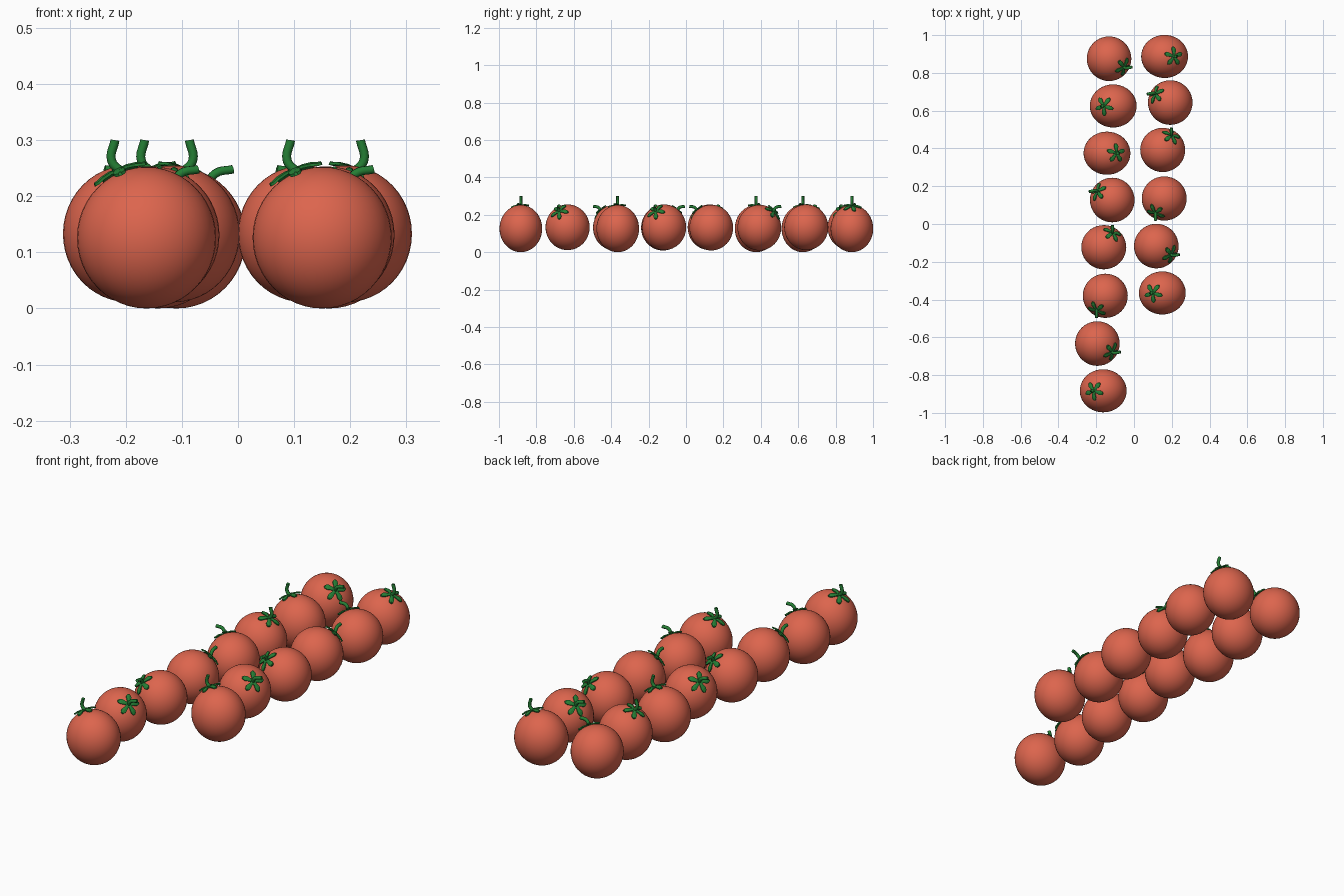
import bpy, bmesh, math
from mathutils import Vector, Matrix

cube = bpy.data.objects.get("Cube")
if cube:
    bpy.data.objects.remove(cube, do_unlink=True)


def material(name, colour):
    mat = bpy.data.materials.new(name)
    mat.use_nodes = True
    mat.diffuse_color = colour
    mat.node_tree.nodes["Principled BSDF"].inputs["Base Color"].default_value = colour
    return mat


RED = material("tomato_red", (0.72, 0.13, 0.075, 1))
GREEN = material("leaf_green", (0.018, 0.21, 0.035, 1))


def finish(bm, name, mat, smooth):
    mesh = bpy.data.meshes.new(name)
    bmesh.ops.recalc_face_normals(bm, faces=bm.faces)
    for f in bm.faces:
        f.smooth = smooth
    bm.to_mesh(mesh)
    bm.free()
    mesh.materials.append(mat)
    return mesh


def body_mesh(radii):
    bm = bmesh.new()
    bmesh.ops.create_uvsphere(bm, u_segments=40, v_segments=24, radius=1)
    bmesh.ops.scale(bm, vec=radii, verts=bm.verts)
    return finish(bm, "body", RED, True)


def calyx_mesh(place):
    # five blunt leaflets, each a thin closed strip: (radius, half width, height)
    rows = [(0.0, 0.006, 0.003), (0.018, 0.008, 0.004),
            (0.036, 0.012, 0.001), (0.046, 0.009, -0.003), (0.052, 0.003, -0.004)]
    bm = bmesh.new()
    for k in range(5):
        turn = Matrix.Rotation(k * math.tau / 5, 4, 'Z')
        rings = []
        for r, w, z in rows:
            corners = [(r, -w, z - 0.005), (r, w, z - 0.005), (r, w, z), (r, 0, z + 0.002), (r, -w, z)]
            rings.append([bm.verts.new(place @ turn @ Vector(c)) for c in corners])
        for a, b in zip(rings, rings[1:]):
            for i in range(5):
                j = (i + 1) % 5
                bm.faces.new((a[i], a[j], b[j], b[i]))
        bm.faces.new(rings[0])
        bm.faces.new(rings[-1])
    return finish(bm, "calyx", GREEN, False)


def stem_curve(start, points):
    curve = bpy.data.curves.new("stem", 'CURVE')
    curve.dimensions = '3D'
    curve.bevel_depth = 0.008
    curve.bevel_resolution = 2
    curve.resolution_u = 5
    curve.use_fill_caps = True
    spline = curve.splines.new('BEZIER')
    spline.bezier_points.add(len(points) - 1)
    for bp, p in zip(spline.bezier_points, points):
        bp.co = start + Vector(p)
        bp.handle_left_type = bp.handle_right_type = 'AUTO'
    curve.materials.append(GREEN)
    return curve


def variant(radii, dx, dy, stem_points):
    # the calyx sits on the body surface above the offset (dx, dy)
    rx, ry, rz = radii
    z = rz * math.sqrt(1 - (dx / rx) ** 2 - (dy / ry) ** 2)
    normal = Vector((dx / rx**2, dy / ry**2, z / rz**2)).normalized()
    top = Vector((dx, dy, z)) + normal * 0.003
    place = Matrix.Translation(top) @ normal.to_track_quat('Z', 'Y').to_matrix().to_4x4()
    return {"body": body_mesh(radii), "calyx": calyx_mesh(place),
            "stem": stem_curve(top, stem_points)}


# three tomato shapes: slight tilt, sideways tilt, lengthways tilt
VARIANTS = {
    "upright": variant((0.124, 0.114, 0.126), 0.048, 0,
                       [(-0.008, 0, -0.004), (0.013, 0, 0.018), (0.007, 0, 0.055)]),
    "sideways": variant((0.118, 0.118, 0.122), 0.075, -0.043,
                        [(-0.002, 0, -0.004), (0.014, -0.006, 0.022), (0.046, 0, 0.03)]),
    "lengthways": variant((0.119, 0.117, 0.122), 0.045, 0.073,
                          [(0, -0.002, -0.004), (0, 0.013, 0.022), (0, 0.042, 0.028)]),
}
HEIGHT = {"upright": 0.126, "sideways": 0.133, "lengthways": 0.131}

# two rows: shape, half turn or not, x, y
TOMATOES = [
    ("sideways", 0, -0.132, 0.875), ("upright", 1, -0.11, 0.625),
    ("upright", 0, -0.143, 0.375), ("sideways", 1, -0.115, 0.127),
    ("lengthways", 0, -0.16, -0.123), ("lengthways", 1, -0.152, -0.38),
    ("sideways", 0, -0.194, -0.633), ("upright", 1, -0.163, -0.883),
    ("upright", 0, 0.162, 0.887), ("sideways", 1, 0.192, 0.643),
    ("lengthways", 0, 0.152, 0.392), ("lengthways", 1, 0.16, 0.135),
    ("sideways", 0, 0.118, -0.117), ("upright", 1, 0.15, -0.365),
]

for n, (kind, turned, x, y) in enumerate(TOMATOES, 1):
    for part, data in VARIANTS[kind].items():
        ob = bpy.data.objects.new(f"tomato_{n}_{part}", data)
        ob.location = (x, y, HEIGHT[kind])
        ob.rotation_euler.z = math.pi * turned
        bpy.context.collection.objects.link(ob)
